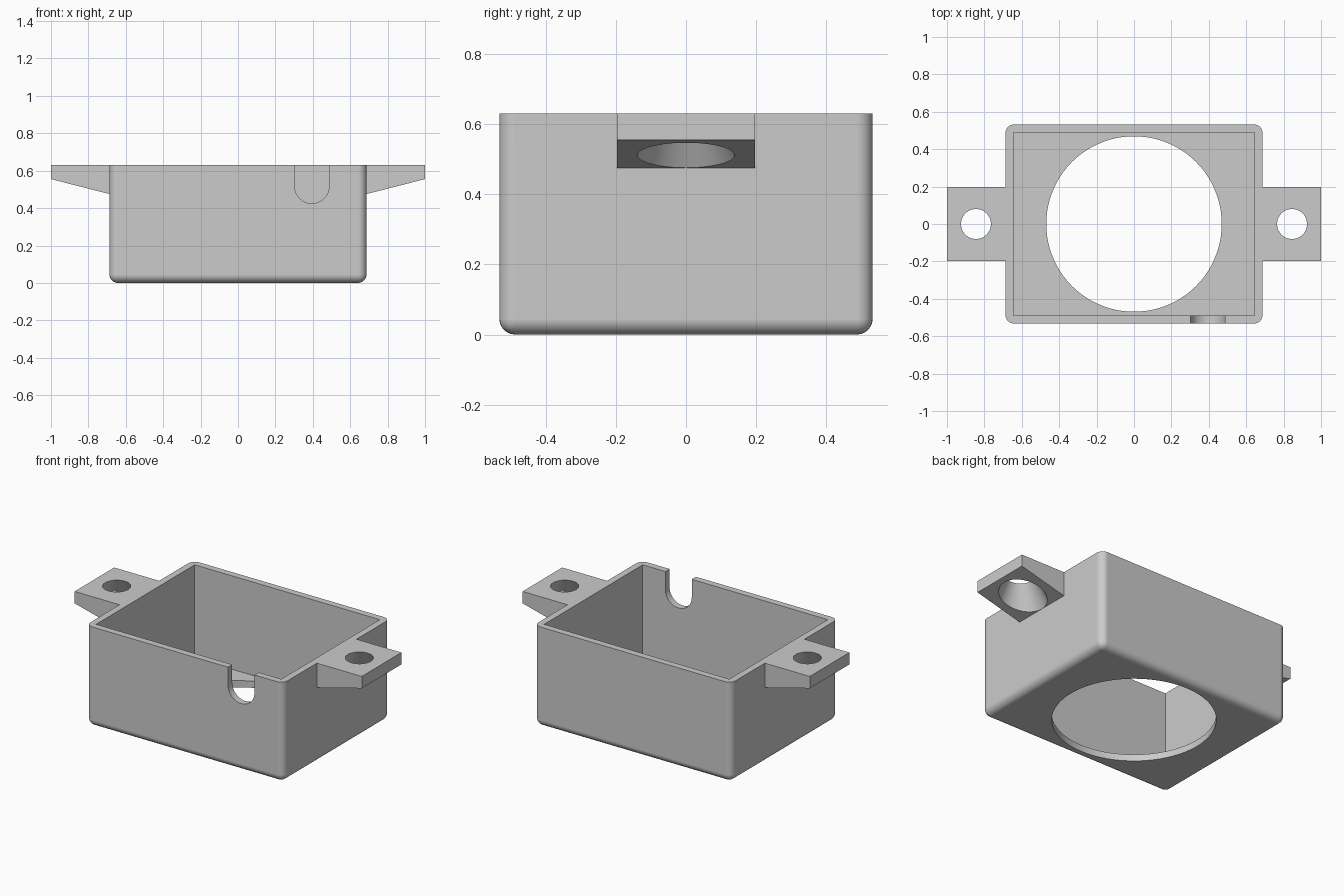
import bpy, bmesh, math
from mathutils import Matrix

cube = bpy.data.objects.get("Cube")
if cube:
    bpy.data.objects.remove(cube, do_unlink=True)

HALF_X, HALF_Y, HEIGHT = 0.687, 0.532, 0.63
WALL, ROUND = 0.042, 0.045
EAR_X, EAR_HALF_Y = 0.845, 0.197

grey = bpy.data.materials.new("light grey plastic")
grey.use_nodes = True
COLOUR = (0.6, 0.6, 0.6, 1)
grey.diffuse_color = COLOUR
grey.node_tree.nodes["Principled BSDF"].inputs["Base Color"].default_value = COLOUR


def make_object(name, bm):
    bmesh.ops.recalc_face_normals(bm, faces=bm.faces)
    mesh = bpy.data.meshes.new(name)
    bm.to_mesh(mesh)
    bm.free()
    mesh.materials.append(grey)
    obj = bpy.data.objects.new(name, mesh)
    bpy.context.collection.objects.link(obj)
    return obj


def box_mesh(hx, hy, z0, z1):
    bm = bmesh.new()
    bmesh.ops.create_cube(bm, size=1)
    bmesh.ops.scale(bm, vec=(2 * hx, 2 * hy, z1 - z0), verts=bm.verts)
    bmesh.ops.translate(bm, vec=(0, 0, (z0 + z1) / 2), verts=bm.verts)
    return bm


def cone(name, x, r0, r1, z0, z1):
    bm = bmesh.new()
    bmesh.ops.create_cone(bm, cap_ends=True, segments=96, radius1=r0, radius2=r1,
                          depth=z1 - z0, matrix=Matrix.Translation((x, 0, (z0 + z1) / 2)))
    return make_object(name, bm)


def prism(name, outline, y0, y1):
    """Extrude an x-z outline along y."""
    bm = bmesh.new()
    face = bm.faces.new([bm.verts.new((x, y0, z)) for x, z in outline])
    new = bmesh.ops.extrude_face_region(bm, geom=[face])["geom"]
    verts = [v for v in new if isinstance(v, bmesh.types.BMVert)]
    bmesh.ops.translate(bm, vec=(0, y1 - y0, 0), verts=verts)
    return make_object(name, bm)


def combine(target, other, operation):
    mod = target.modifiers.new(operation, "BOOLEAN")
    mod.operation, mod.object, mod.solver = operation, other, "EXACT"
    graph = bpy.context.evaluated_depsgraph_get()
    mesh = bpy.data.meshes.new_from_object(target.evaluated_get(graph))
    target.modifiers.clear()
    target.data = mesh
    bpy.data.objects.remove(other, do_unlink=True)


# Outer shell: rounded on the upright and bottom edges, flat at the rim
bm = box_mesh(HALF_X, HALF_Y, 0, HEIGHT)
edges = [e for e in bm.edges if min(v.co.z for v in e.verts) < 0.01]
bmesh.ops.bevel(bm, geom=edges, offset=ROUND, segments=6, profile=0.5, affect="EDGES")
housing = make_object("housing", bm)

# Wedge-shaped mounting ears with tapered screw holes
for side in (-1, 1):
    inner = HALF_X - 0.02
    outline = [(side * inner, HEIGHT), (side, HEIGHT), (side, 0.555), (side * inner, 0.47)]
    ear = prism("mounting_ear", outline, -EAR_HALF_Y, EAR_HALF_Y)
    hole = cone("screw_hole", side * EAR_X, 0.18, 0.07, 0.43, 0.65)
    combine(ear, hole, "DIFFERENCE")
    combine(housing, ear, "UNION")

# Square-cornered cavity and round floor opening
cavity = make_object("cavity", box_mesh(HALF_X - WALL, HALF_Y - WALL, WALL, 1))
combine(housing, cavity, "DIFFERENCE")
combine(housing, cone("floor_opening", 0, 0.469, 0.469, -0.1, 0.2), "DIFFERENCE")

# Round-bottomed cable slot in the front wall
SLOT_X, SLOT_Z, SLOT_R = 0.395, 0.517, 0.092
arc = [(SLOT_X + SLOT_R * math.cos(a), SLOT_Z + SLOT_R * math.sin(a))
       for a in (math.pi * (1 + i / 32) for i in range(33))]
slot = prism("cable_slot", arc + [(SLOT_X + SLOT_R, 0.8), (SLOT_X - SLOT_R, 0.8)], -0.6, -0.4)
combine(housing, slot, "DIFFERENCE")

# Smooth curves with crisp edges
bpy.ops.object.select_all(action="DESELECT")
housing.select_set(True)
bpy.context.view_layer.objects.active = housing
bpy.ops.object.shade_smooth_by_angle(angle=math.radians(30))
normals = housing.modifiers.new("even_normals", "WEIGHTED_NORMAL")
normals.keep_sharp = True
